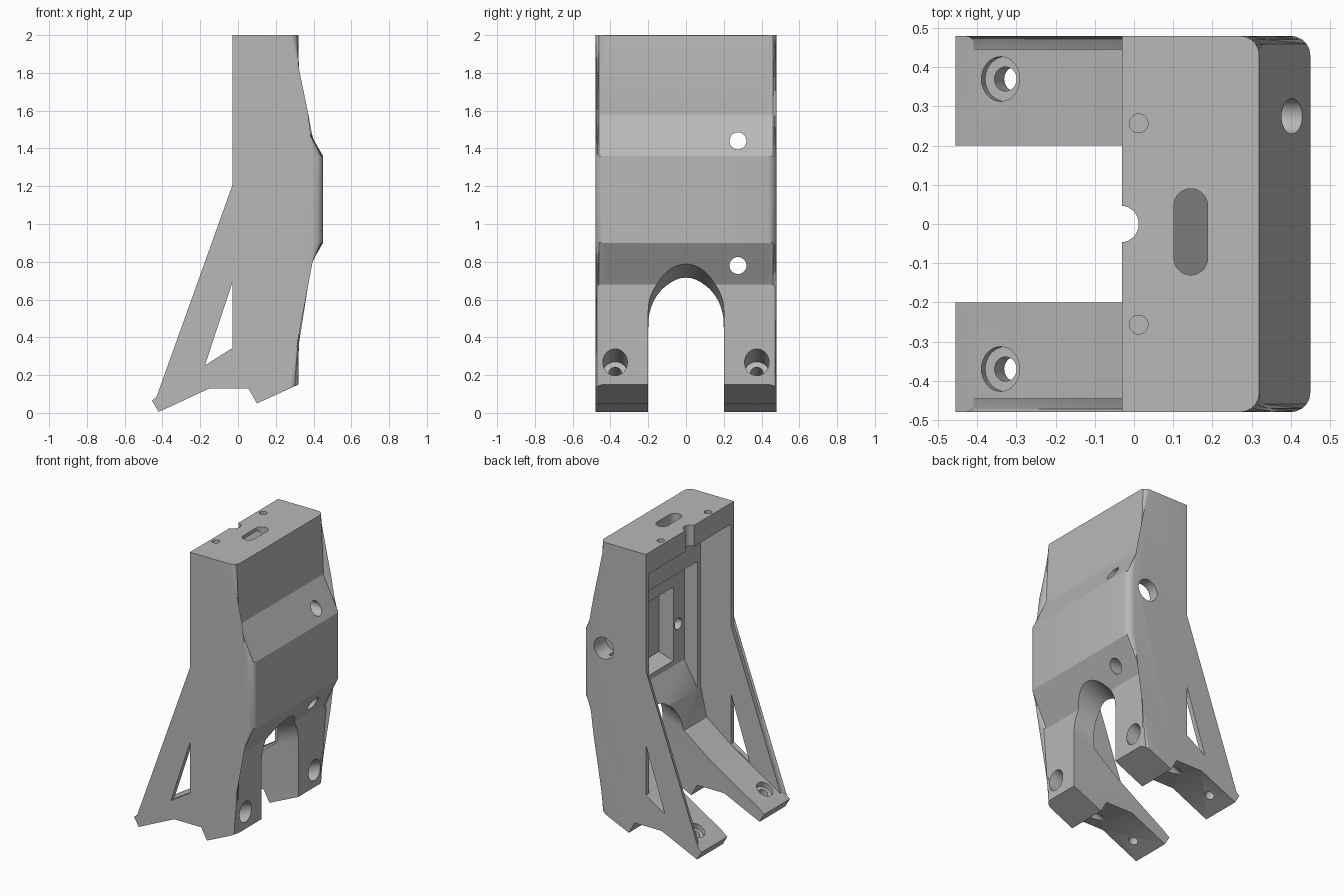
import bpy, bmesh, math
from mathutils import Vector, Matrix

if "Cube" in bpy.data.objects:
    bpy.data.objects.remove(bpy.data.objects["Cube"])

mat = bpy.data.materials.new("plain_grey")
mat.use_nodes = True
grey = (0.48, 0.48, 0.48, 1)
mat.diffuse_color = grey
mat.node_tree.nodes["Principled BSDF"].inputs["Base Color"].default_value = grey


def finish(name, bm):
    bmesh.ops.recalc_face_normals(bm, faces=bm.faces)
    me = bpy.data.meshes.new(name)
    bm.to_mesh(me)
    bm.free()
    ob = bpy.data.objects.new(name, me)
    bpy.context.collection.objects.link(ob)
    return ob


def prism(profile, depth, place):
    """Extrude a closed 2D profile along depth; place maps (u, v, w) to space."""
    bm = bmesh.new()
    a = [bm.verts.new(place(u, v, depth[0])) for u, v in profile]
    b = [bm.verts.new(place(u, v, depth[1])) for u, v in profile]
    bm.faces.new(a)
    bm.faces.new(b[::-1])
    for i in range(len(a)):
        j = (i + 1) % len(a)
        bm.faces.new((a[i], a[j], b[j], b[i]))
    return bm


def side(u, v, w):
    return Vector((u, w, v))


def cut(bm):
    """Subtract a cutter from the bracket and discard it."""
    cutter = finish("cutter", bm)
    cutter.hide_render = True
    mod = body.modifiers.new("cut", "BOOLEAN")
    mod.operation = "DIFFERENCE"
    mod.solver = "EXACT"
    mod.object = cutter
    bpy.context.view_layer.objects.active = body
    bpy.ops.object.modifier_apply(modifier=mod.name)
    bpy.data.objects.remove(cutter)


def drill(start, end, r):
    start, end = Vector(start), Vector(end)
    axis = end - start
    bm = bmesh.new()
    turn = axis.to_track_quat("Z", "Y").to_matrix().to_4x4()
    bmesh.ops.create_cone(bm, cap_ends=True, segments=32, radius1=r, radius2=r,
                          depth=axis.length,
                          matrix=Matrix.Translation((start + end) / 2) @ turn)
    cut(bm)


def round_edges(bm, rule, width, segments=5):
    edges = [e for e in bm.edges if rule(*[v.co for v in e.verts])]
    bmesh.ops.bevel(bm, geom=edges, offset=width, segments=segments,
                    profile=0.5, affect="EDGES", clamp_overlap=True)


# Outer shell: side outline extruded across the width
W = 0.48
outline = [(-0.03, 2), (0.32, 2), (0.32, 1.58), (0.45, 1.36), (0.45, 0.9),
           (0.32, 0.68), (0.32, 0.15), (0.1, 0.05), (0.055, 0.13), (-0.15, 0.13),
           (-0.42, 0.005), (-0.455, 0.065), (-0.41, 0.1), (-0.03, 1.16)]
bm = prism(outline, (-W, W), side)


def on_side(a, b):
    return abs(a.y - b.y) < 0.01 and abs(a.y) > W - 0.001


round_edges(bm, lambda a, b: on_side(a, b) and min(a.x, b.x) > 0.31, 0.05)
round_edges(bm, lambda a, b: min(a.z, b.z) > 1.99 and abs(a.y - b.y) + abs(a.x - b.x) > 0.1,
            0.025, 4)
round_edges(bm, lambda a, b: on_side(a, b) and max(a.x, b.x) < -0.415, 0.03)
round_edges(bm, lambda a, b: on_side(a, b) and max(a.x, b.x) < -0.02
            and abs(a.z - b.z) > 0.5 and max(a.z, b.z) < 1.3, 0.015, 3)
body = finish("bracket_body", bm)

# Open rear cavity, leaving thin side walls and the feet
cut(prism([(-0.6, 1.855), (0.2, 1.855), (0.2, 0.68), (0.155, 0.48),
           (-0.03, 0.34), (-0.17, 0.25), (-0.41, 0.1), (-0.6, 0.1)],
          (-0.445, 0.445), side))

# Stepped pocket inside the bulge
cut(prism([(0.15, 1.55), (0.3, 1.55), (0.3, 0.85), (0.2, 0.68), (0.15, 0.68)],
          (-0.41, 0.41), side))
cut(prism([(0.28, 1.4), (0.41, 1.35), (0.41, 0.92), (0.28, 0.88)],
          (-0.29, 0.29), side))

# Triangular windows in the side ribs
cut(prism([(-0.175, 0.252), (-0.03, 0.343), (-0.03, 0.69)], (-0.6, 0.6), side))

# Tilted arch between the legs
slope = math.radians(24)
along = Vector((math.cos(slope), 0, math.sin(slope)))
up = Vector((-math.sin(slope), 0, math.cos(slope)))
arch = [(0.2 * math.cos(math.pi * i / 24), 0.2 * math.sin(math.pi * i / 24))
        for i in range(25)] + [(-0.2, -0.9), (0.2, -0.9)]
cut(prism(arch, (-1.2, 0.4),
          lambda u, v, w: Vector((0.385, u, 0.57)) + along * w + up * v))

for s in (-1, 1):
    # Counterbored foot screws
    foot = Vector((-0.34, s * 0.37, 0.142))
    drill(foot - up * 0.03, foot + up * 0.08, 0.057)
    drill(foot - up * 0.2, foot + up * 0.05, 0.031)
    # Counterbored front leg screws, tilted with the base
    leg = Vector((0.32, s * 0.375, 0.268))
    drill(leg - along * 0.14, leg + along * 0.1, 0.065)
    drill(leg - along * 0.5, leg, 0.034)
    # Blind pin holes in the top and in the pocket floor
    drill((0.012, s * 0.257, 1.9), (0.012, s * 0.257, 2.1), 0.024)
    drill((0.25, s * 0.345, 1.12), (0.38, s * 0.345, 1.12), 0.038)

# Cable notch, side port and bulge holes
drill((-0.035, 0, 1.7), (-0.035, 0, 2.1), 0.047)
drill((0.29, 0.35, 1.27), (0.29, 0.6, 1.27), 0.075)
for z in (1.44, 0.78):
    drill((-0.2, 0.275, z), (0.6, 0.275, z), 0.045)

# Blind slot in the top with a sloping floor
slot = [(0.145 + 0.043 * math.cos(t), -0.02 + (0.067 if math.sin(t) >= 0 else -0.067)
         + 0.043 * math.sin(t)) for t in [math.pi * (i + 0.5) / 12 for i in range(24)]]
cut(prism(slot, (0, 1),
          lambda u, v, w: Vector((u, v, 2.1 if w else 1.93 - 1.1 * (u - 0.145)))))

# Finish: one colour, smooth rounds, sharp corners
body.data.materials.clear()
body.data.materials.append(mat)
for p in body.data.polygons:
    p.material_index = 0
bpy.ops.object.select_all(action="DESELECT")
body.select_set(True)
bpy.context.view_layer.objects.active = body
bpy.ops.object.shade_smooth_by_angle(angle=math.radians(25))
